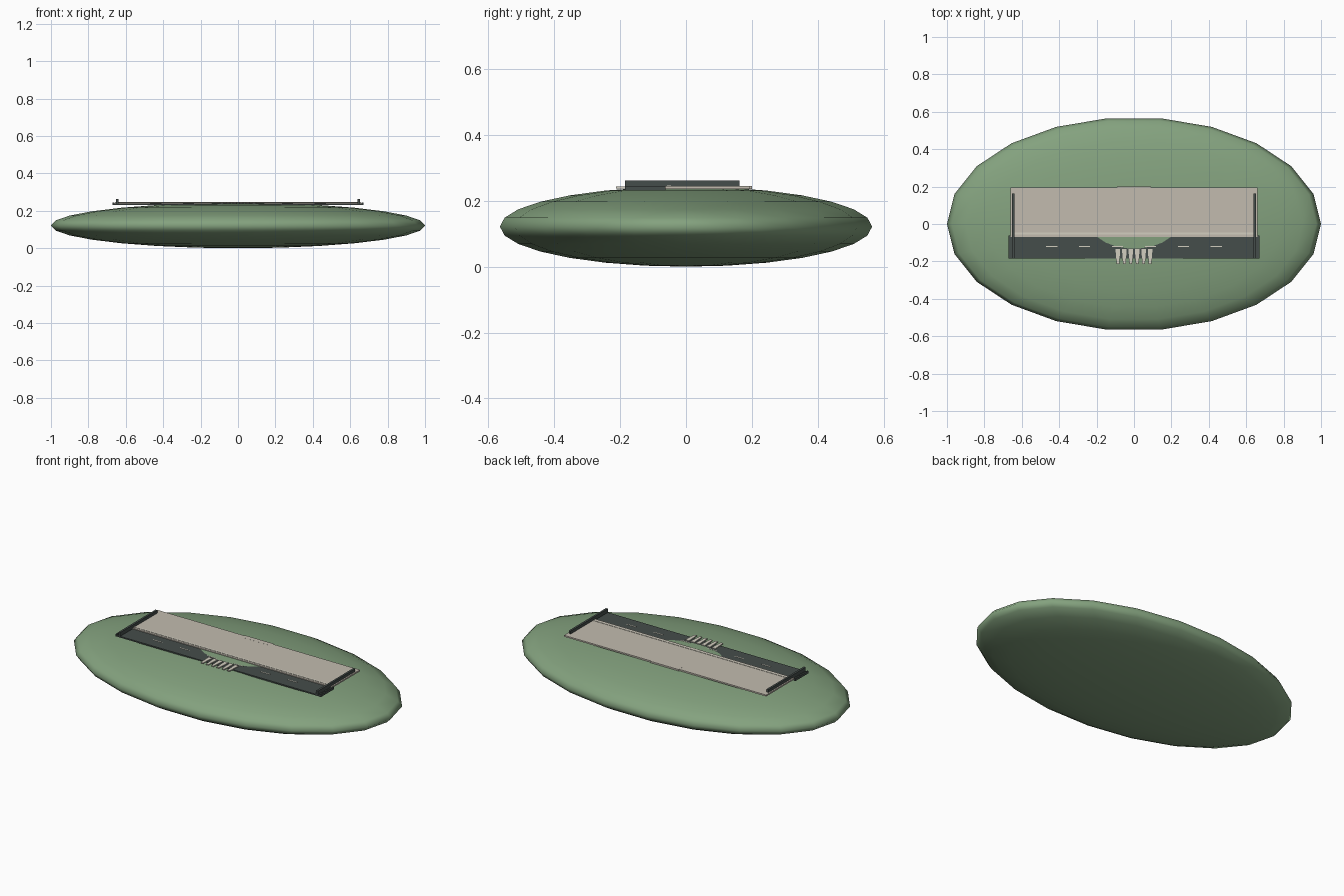
import bpy, bmesh, math
from mathutils import Matrix

if "Cube" in bpy.data.objects:
    bpy.data.objects.remove(bpy.data.objects["Cube"])


def material(name, rgb):
    m = bpy.data.materials.new(name)
    m.diffuse_color = (*rgb, 1)
    m.use_nodes = True
    m.node_tree.nodes["Principled BSDF"].inputs["Base Color"].default_value = m.diffuse_color
    return m


GREEN = material("green", (0.23, 0.36, 0.21))
STONE = material("stone", (0.54, 0.50, 0.43))
DARK = material("dark", (0.06, 0.075, 0.07))
PALE = material("pale", (0.65, 0.62, 0.53))


def finish(name, bm, mat):
    bmesh.ops.recalc_face_normals(bm, faces=bm.faces)
    me = bpy.data.meshes.new(name)
    bm.to_mesh(me)
    bm.free()
    me.materials.append(mat)
    ob = bpy.data.objects.new(name, me)
    bpy.context.collection.objects.link(ob)
    return ob


def box(name, x, y, z, mat, taper=1.0):
    """Box from ranges; taper narrows the front (-y) end."""
    bm = bmesh.new()
    bmesh.ops.create_cube(bm, size=1)
    for v in bm.verts:
        k = taper if v.co.y < 0 else 1
        v.co.x = sum(x) / 2 + v.co.x * k * (x[1] - x[0])
        v.co.y = sum(y) / 2 + v.co.y * (y[1] - y[0])
        v.co.z = sum(z) / 2 + v.co.z * (z[1] - z[0])
    return finish(name, bm, mat)


# Flattened mound: half-circle profile spun into 22 sides, vertex on the x axis
RINGS, SIDES = 14, 22
bm = bmesh.new()
pts = [bm.verts.new((math.sin(math.pi * i / RINGS), 0, math.cos(math.pi * i / RINGS)))
       for i in range(RINGS + 1)]
edges = [bm.edges.new(p) for p in zip(pts, pts[1:])]
bmesh.ops.spin(bm, geom=pts + edges, cent=(0, 0, 0), axis=(0, 0, 1),
               angle=2 * math.pi, steps=SIDES)
bmesh.ops.remove_doubles(bm, verts=bm.verts, dist=1e-4)
bmesh.ops.transform(bm, verts=bm.verts,
                    matrix=Matrix.Translation((0, 0, 0.1215)) @ Matrix.Diagonal((1, 0.571, 0.1215, 1)))
mound = finish("mound", bm, GREEN)
for p in mound.data.polygons:
    p.use_smooth = True

# Front dark deck, just low enough for the mound to crest through
box("front_deck", (-0.665, 0.665), (-0.185, -0.065), (0.232, 0.2396), DARK)

# Pale slab with its rear step and front ridge
box("slab", (-0.66, 0.66), (-0.07, 0.195), (0.236, 0.2445), STONE)
box("rear_step", (-0.092, 0.092), (0.17, 0.2), (0.236, 0.2448), STONE)
box("front_ridge", (-0.655, 0.655), (-0.057, -0.046), (0.243, 0.2462), PALE)

# Side rails and deck end caps
for s, side in ((-1, "left"), (1, "right")):
    x = s * 0.646
    box(side + "_rail", (x - 0.006, x + 0.006), (-0.185, 0.162), (0.236, 0.262), DARK)
    x = s * 0.667
    box(side + "_end_cap", (x - 0.004, x + 0.004), (-0.185, -0.062), (0.231, 0.245), DARK)

# Dashes along the deck and tapered teeth at the front
for i in range(6):
    x = (i - 2.5) * 0.176
    box("deck_dash", (x - 0.03, x + 0.03), (-0.1225, -0.1175), (0.238, 0.2408), PALE)
    x = (i - 2.5) * 0.0345
    box("tooth", (x - 0.0125, x + 0.0125), (-0.213, -0.133), (0.238, 0.2435), PALE, 0.6)
